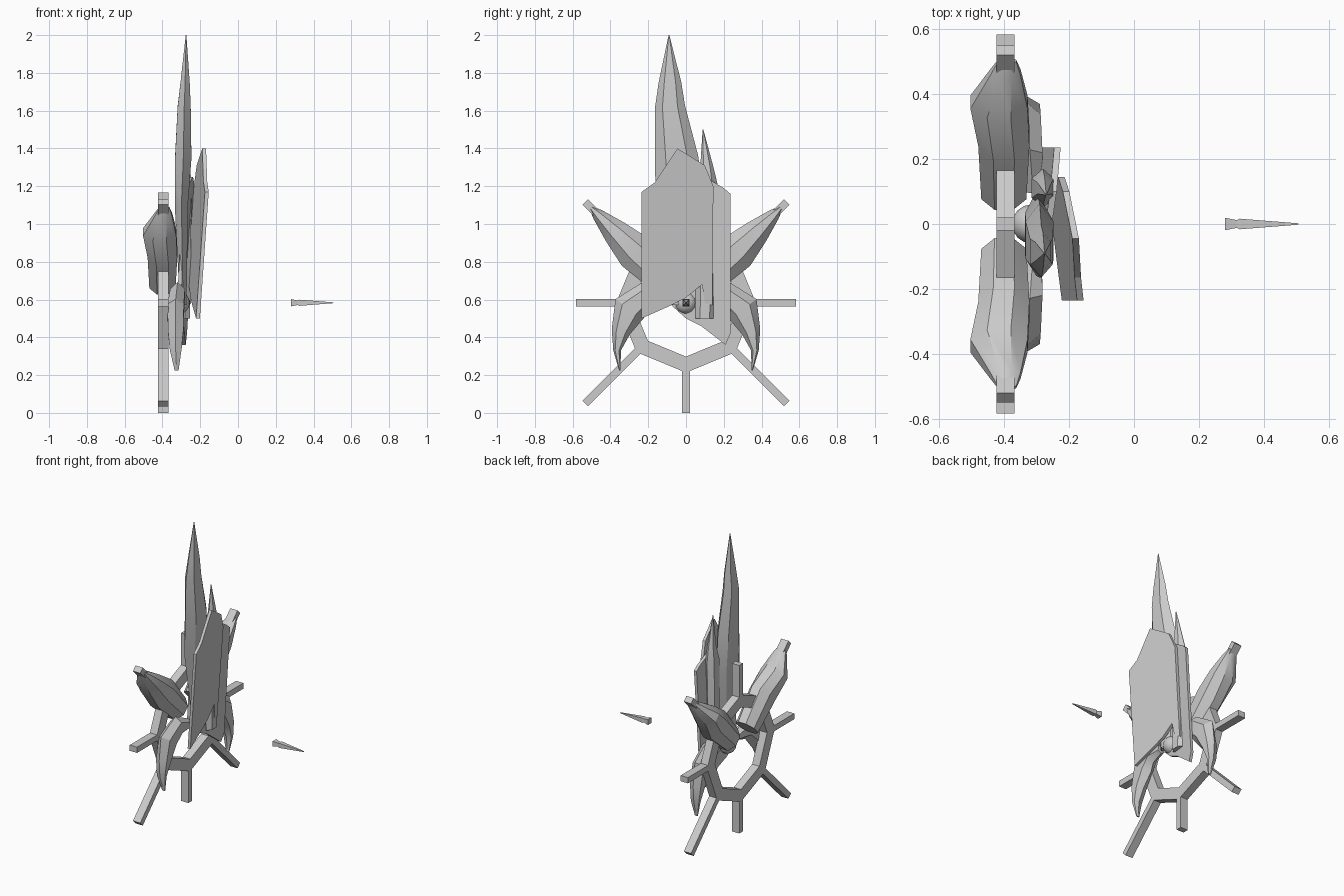
import bpy, bmesh
from math import sin, cos, pi, radians
from mathutils import Vector, Matrix

if "Cube" in bpy.data.objects:
    bpy.data.objects.remove(bpy.data.objects["Cube"])

grey = bpy.data.materials.new("plain grey")
grey.use_nodes = True
grey.diffuse_color = (0.6, 0.6, 0.6, 1)
grey.node_tree.nodes["Principled BSDF"].inputs["Base Color"].default_value = (0.6, 0.6, 0.6, 1)

HUB_Z = 0.583
WHEEL_X = -0.395


def finish(name, bm, smooth=False):
    bmesh.ops.recalc_face_normals(bm, faces=bm.faces[:])
    mesh = bpy.data.meshes.new(name)
    bm.to_mesh(mesh)
    bm.free()
    mesh.materials.append(grey)
    obj = bpy.data.objects.new(name, mesh)
    bpy.context.collection.objects.link(obj)
    if smooth:
        bpy.ops.object.select_all(action='DESELECT')
        obj.select_set(True)
        bpy.context.view_layer.objects.active = obj
        bpy.ops.object.shade_smooth_by_angle(angle=radians(30))
    return obj


def loft(name, stations, ref, sides=6, phase=0.0, smooth=True):
    """Skin along stations (x, y, z, half width across, half width along ref)."""
    bm = bmesh.new()
    ref = Vector(ref)
    pts = [Vector(s[:3]) for s in stations]
    rings = []
    for i, (p, s) in enumerate(zip(pts, stations)):
        along = pts[min(i + 1, len(pts) - 1)] - pts[max(i - 1, 0)]
        across = along.cross(ref).normalized()
        angles = [2 * pi * k / sides + phase for k in range(sides)]
        rings.append([bm.verts.new(p + across * s[3] * cos(a) + ref * s[4] * sin(a)) for a in angles])
    for low, high in zip(rings, rings[1:]):
        for k in range(sides):
            j = (k + 1) % sides
            bm.faces.new((low[k], low[j], high[j], high[k]))
    bm.faces.new(rings[0])
    bm.faces.new(rings[-1])
    return finish(name, bm, smooth)


def plate(name, outline, corner, lean, slant, thick):
    """Thin slab from a y-z outline, tilted in x about a corner point."""
    bm = bmesh.new()
    cx, cy, cz = corner
    verts = [bm.verts.new((cx + (z - cz) * lean + (y - cy) * slant, y, z)) for y, z in outline]
    face = bm.faces.new(verts)
    new = bmesh.ops.extrude_face_region(bm, geom=[face])["geom"]
    moved = [v for v in new if isinstance(v, bmesh.types.BMVert)]
    bmesh.ops.translate(bm, verts=moved, vec=(-thick, 0, 0))
    return finish(name, bm)


# Eight-sided wheel rim
bm = bmesh.new()
loops = []
for i in range(8):
    a = i * pi / 4
    loops.append([bm.verts.new((WHEEL_X + dx, r * cos(a), HUB_Z + r * sin(a)))
                  for dx, r in ((-.028, .285), (.028, .285), (.028, .37), (-.028, .37))])
for i in range(8):
    one, two = loops[i], loops[(i + 1) % 8]
    for k in range(4):
        j = (k + 1) % 4
        bm.faces.new((one[k], one[j], two[j], two[k]))
finish("wheel_rim", bm)

# Spokes reaching out of the rim, longer on the diagonals
for i in range(8):
    a = i * pi / 4
    start, end = 0.32, (0.755 if i % 2 else 0.583)
    bm = bmesh.new()
    size = Matrix.Diagonal((0.056, end - start, 0.04, 1))
    place = Matrix.Translation((WHEEL_X, 0, HUB_Z)) @ Matrix.Rotation(a, 4, 'X')
    bmesh.ops.create_cube(bm, size=1, matrix=place @ Matrix.Translation((0, (start + end) / 2, 0)) @ size)
    finish("wheel_spoke", bm)

# Paired shells on the upper spokes and hooked claws beside the rim
horn = [(.14, -.40, .085, .075), (.38, -.40, .11, .085), (.53, -.415, .075, .095),
        (.66, -.395, .035, .05), (.71, -.39, .012, .03)]
claw = [(-.31, .10, .60, .03, .03), (-.32, .21, .62, .075, .045), (-.33, .30, .55, .09, .05),
        (-.33, .345, .43, .05, .047), (-.33, .365, .33, .02, .035), (-.325, .35, .225, .004, .012)]
for side, label in ((1, "back"), (-1, "front")):
    d = cos(pi / 4)
    loft(label + "_horn_shell", [(x, side * r * d, HUB_Z + r * d, a, b) for r, x, a, b in horn],
         (1, 0, 0), 8, pi / 8)
    loft(label + "_claw", [(x, side * y, z, a, b) for x, y, z, a, b in claw], (1, 0, 0), 6)

# Tall and short pointed blades
loft("tall_blade", [(-.29, -.03, .57, .05, .02), (-.30, -.03, 1.1, .13, .04), (-.29, -.05, 1.35, .115, .05),
                    (-.285, -.085, 1.62, .08, .04), (-.28, -.085, 1.75, .06, .028),
                    (-.275, -.09, 2.0, .002, .002)], (1, 0, 0), 6)
loft("short_blade", [(-.28, .10, .5, .05, .03), (-.28, .11, 1.2, .06, .04),
                     (-.275, .11, 1.3, .035, .025), (-.27, .09, 1.5, .002, .002)], (1, 0, 0), 6)

# Broad leaning plates
plate("front_plate", [(-.235, .5), (-.1, .56), (0, .61), (.085, .68), (.1, .58), (.14, .57), (.145, 1.2),
                      (.1, 1.31), (-.045, 1.4), (-.165, 1.22), (-.235, 1.17)],
      (-.155, -.235, 1.17), .07, -.16, .02)
plate("back_plate", [(-.1, .59), (0, .5), (.08, .46), (.21, .36), (.235, .42), (.235, 1.16),
                     (.2, 1.19), (.1, 1.25), (-.1, 1.2)],
      (-.225, .235, 1.17), .06, .13, .02)

# Round hub
bm = bmesh.new()
bmesh.ops.create_uvsphere(bm, u_segments=16, v_segments=8, radius=.06,
                          matrix=Matrix.Translation((-.315, 0, HUB_Z)))
finish("hub", bm, True)

# Separate needle with a small knob
loft("needle", [(.28, 0, HUB_Z, .027, .027), (.315, 0, HUB_Z, .017, .017), (.325, 0, HUB_Z, .023, .023),
                (.505, 0, HUB_Z, .003, .003)], (0, 0, 1), 4, pi / 4, False)
